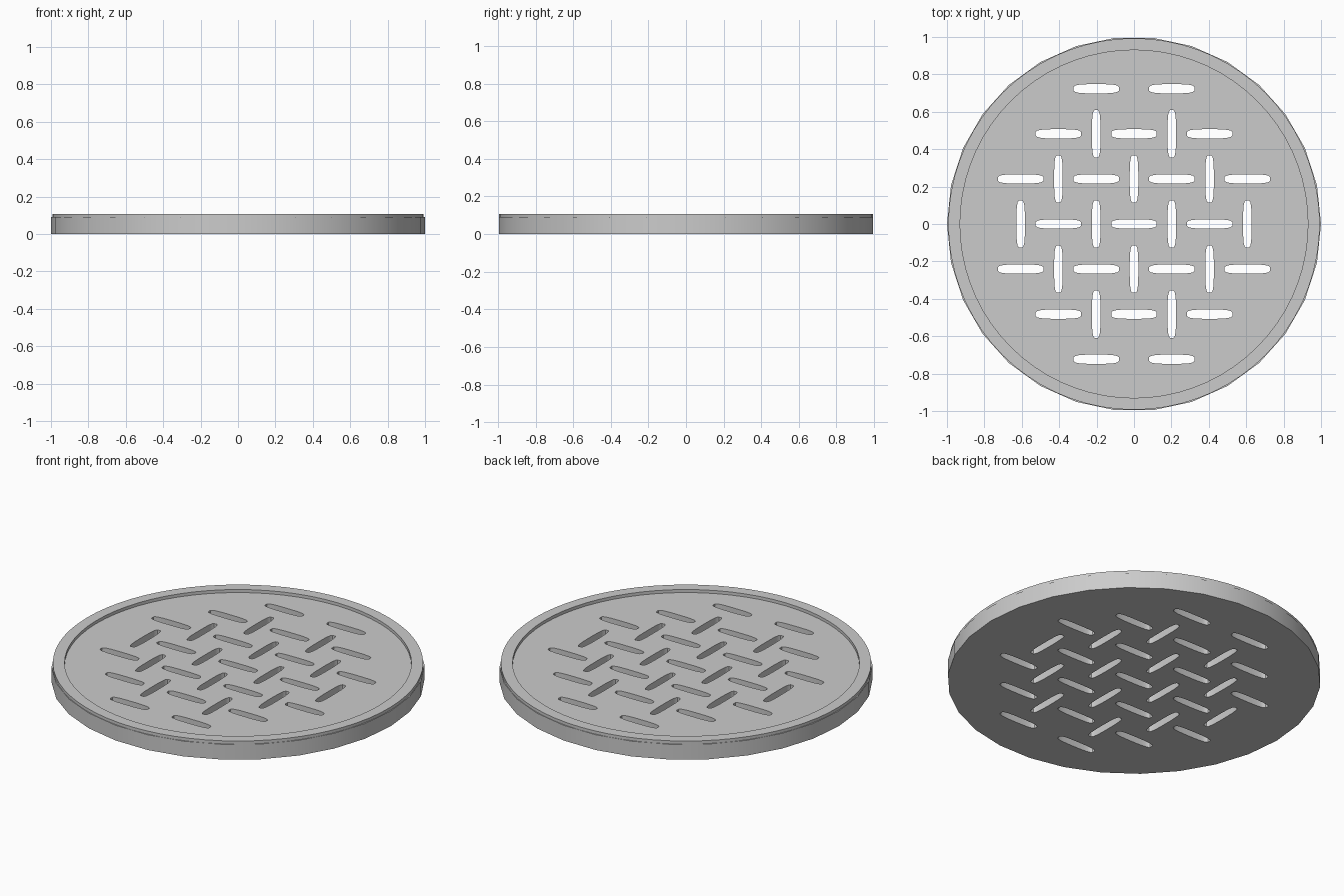
import bpy
from math import sin, cos, pi, copysign

if "Cube" in bpy.data.objects:
    bpy.data.objects.remove(bpy.data.objects["Cube"])


def circle(radius, sides):
    return [(radius * cos(2 * pi * i / sides), radius * sin(2 * pi * i / sides)) for i in range(sides)]


def slot(cx, cy, length, width, n=20):
    # rounded bar outline (superellipse)
    pts = []
    for i in range(n):
        a = 2 * pi * (i + 0.5) / n
        x = copysign(abs(cos(a)) ** 0.7, cos(a)) * length / 2
        y = copysign(abs(sin(a)) ** 0.5, sin(a)) * width / 2
        pts.append((cx + x, cy + y))
    return pts


def plate(name, outlines, z0, z1):
    # filled outline with holes, extruded between two heights
    curve = bpy.data.curves.new(name, 'CURVE')
    curve.dimensions = '2D'
    curve.fill_mode = 'BOTH'
    curve.extrude = (z1 - z0) / 2
    for pts in outlines:
        sp = curve.splines.new('POLY')
        sp.points.add(len(pts) - 1)
        for p, (x, y) in zip(sp.points, pts):
            p.co = (x, y, 0, 1)
        sp.use_cyclic_u = True
    ob = bpy.data.objects.new(name, curve)
    bpy.context.collection.objects.link(ob)
    ob.location.z = (z0 + z1) / 2
    bpy.ops.object.select_all(action='DESELECT')
    ob.select_set(True)
    bpy.context.view_layer.objects.active = ob
    bpy.ops.object.convert(target='MESH')
    ob = bpy.context.view_layer.objects.active
    bpy.ops.object.mode_set(mode='EDIT')
    bpy.ops.mesh.select_all(action='SELECT')
    bpy.ops.mesh.remove_doubles(threshold=0.0001)
    bpy.ops.mesh.normals_make_consistent(inside=False)
    bpy.ops.object.mode_set(mode='OBJECT')
    bpy.ops.object.shade_smooth_by_angle(angle=pi / 6)
    return ob


# basket-weave slots
PX, PY = 0.202, 0.241
slots = []
for row in range(-3, 4):
    count = {0: 3, 1: 4, 2: 3, 3: 2}[abs(row)]
    for i in range(count):
        slots.append(slot((2 * i - count + 1) * PX, row * PY, 0.245, 0.05))
for col in range(-3, 4):
    count = {0: 2, 1: 3, 2: 2, 3: 1}[abs(col)]
    for i in range(count):
        x, y = col * PX, (2 * i - count + 1) * PY
        slots.append([(x - v + y, y + u - x) for u, v in slot(x, y, 0.255, 0.046)])

# drain disc with slots, and raised rim
disc = [circle(1.0, 30)] + slots
plate("drain_disc", disc, 0.0, 0.09)
plate("raised_rim", [circle(0.993, 72), circle(0.93, 72)], 0.088, 0.108)
